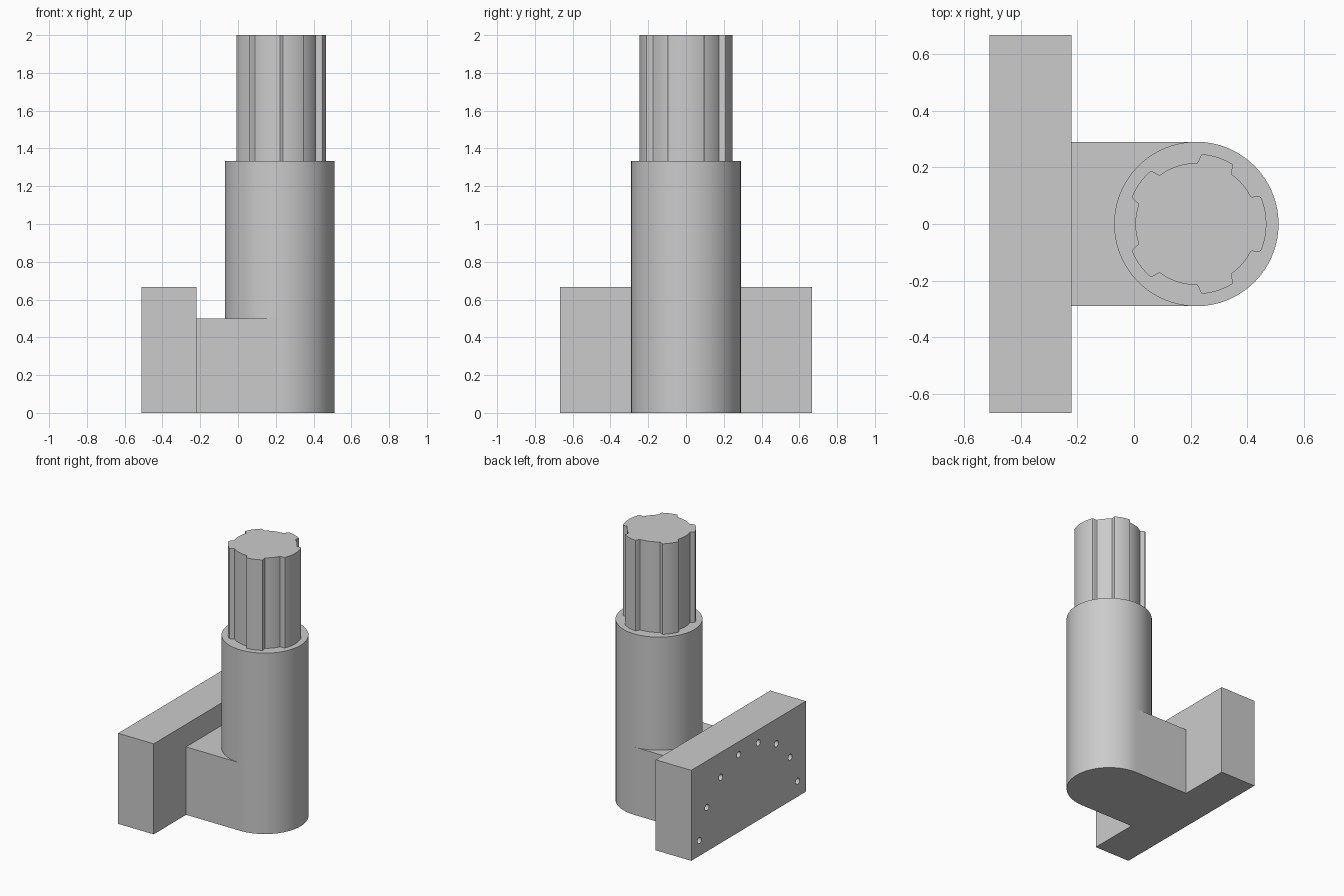
import bpy
import bmesh
from math import cos, sin, pi, radians
from mathutils import Matrix

if "Cube" in bpy.data.objects:
    bpy.data.objects.remove(bpy.data.objects["Cube"])

# One grey for the whole part
GREY = (0.6, 0.6, 0.6, 1.0)
grey = bpy.data.materials.new("plain grey")
grey.use_nodes = True
grey.diffuse_color = GREY
grey.node_tree.nodes["Principled BSDF"].inputs["Base Color"].default_value = GREY

AXIS = 0.22       # x of the column axis
RADIUS = 0.29     # column radius
BAR_BACK, BAR_FRONT = -0.51, -0.22
BAR_HALF, BAR_TOP = 0.667, 0.667
ARM_TOP, COLUMN_TOP, SHAFT_TOP = 0.5, 1.333, 2.0


def finish(name, bm):
    bmesh.ops.recalc_face_normals(bm, faces=bm.faces)
    mesh = bpy.data.meshes.new(name)
    bm.to_mesh(mesh)
    bm.free()
    obj = bpy.data.objects.new(name, mesh)
    bpy.context.collection.objects.link(obj)
    mesh.materials.append(grey)
    return obj


def extrude_profile(name, points, bottom, top):
    """Extrude a closed xy outline between two heights."""
    bm = bmesh.new()
    face = bm.faces.new([bm.verts.new((x, y, bottom)) for x, y in points])
    result = bmesh.ops.extrude_face_region(bm, geom=[face], use_keep_orig=True)
    moved = [g for g in result["geom"] if isinstance(g, bmesh.types.BMVert)]
    bmesh.ops.translate(bm, verts=moved, vec=(0, 0, top - bottom))
    return finish(name, bm)


def smooth(obj, angle):
    bpy.ops.object.select_all(action="DESELECT")
    obj.select_set(True)
    bpy.context.view_layer.objects.active = obj
    bpy.ops.object.shade_smooth_by_angle(angle=radians(angle))


def polar(radius, degrees):
    a = radians(degrees)
    return AXIS + radius * cos(a), radius * sin(a)


# Mounting bar
bar = extrude_profile("mounting_bar", [
    (BAR_BACK, -BAR_HALF), (BAR_FRONT, -BAR_HALF),
    (BAR_FRONT, BAR_HALF), (BAR_BACK, BAR_HALF)], 0, BAR_TOP)

# Half circle of blind holes in the back of the bar
bm = bmesh.new()
for i in range(8):
    a = pi * (i + 0.5) / 8
    place = (Matrix.Translation((BAR_BACK, 0.583 * cos(a), 0.583 * sin(a)))
             @ Matrix.Rotation(pi / 2, 4, "Y"))
    bmesh.ops.create_cone(bm, cap_ends=True, segments=20, radius1=0.023,
                          radius2=0.023, depth=0.3, matrix=place)
cutter = finish("hole_cutter", bm)
cutter.hide_render = True
cut = bar.modifiers.new("holes", "BOOLEAN")
cut.operation = "DIFFERENCE"
cut.solver = "EXACT"
cut.object = cutter
bpy.ops.object.select_all(action="DESELECT")
bpy.context.view_layer.objects.active = bar
bar.select_set(True)
bpy.ops.object.modifier_apply(modifier=cut.name)
bpy.data.objects.remove(cutter)
smooth(bar, 30)

# Arm with a rounded end joining the bar to the column
arc = [polar(RADIUS, -90 + 3 * i) for i in range(61)]
arm = extrude_profile("arm", [(BAR_FRONT, -RADIUS)] + arc + [(BAR_FRONT, RADIUS)],
                      0, ARM_TOP)
smooth(arm, 30)

# Round column
column = extrude_profile("column", [polar(RADIUS, 3 * i) for i in range(120)],
                         ARM_TOP, COLUMN_TOP)
smooth(column, 30)

# Lobed shaft: five lobes, one wider than the rest
ROOT, TIP, RAMP = 0.215, 0.247, 4.5


def shaft_radius(degrees):
    lobe = round(degrees / 72) % 5
    off = abs((degrees + 36) % 72 - 36)
    half = 22.5 if lobe == 0 else 13
    t = min(max((off - half) / RAMP, 0), 1)
    return TIP + (ROOT - TIP) * t * t * (3 - 2 * t)


outline = [polar(shaft_radius(i * 0.75), i * 0.75) for i in range(480)]
shaft = extrude_profile("lobed_shaft", outline, COLUMN_TOP, SHAFT_TOP)
smooth(shaft, 35)
